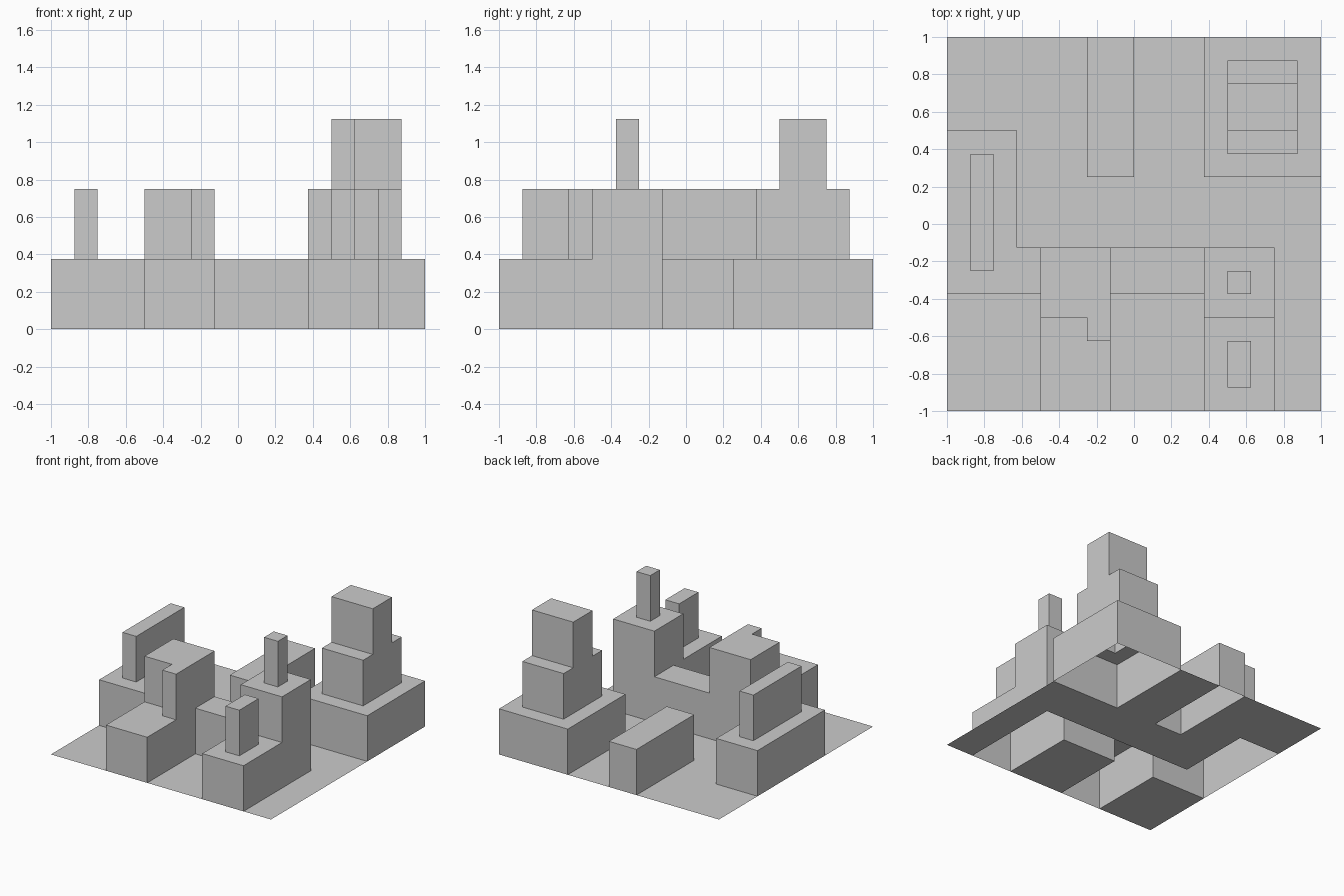
import bpy, bmesh
from math import radians

if "Cube" in bpy.data.objects:
    bpy.data.objects.remove(bpy.data.objects["Cube"])

N = 16            # plan cells per side
CELL = 2 / N      # cell width
STEP = 0.375      # height of one storey

# Footprints per storey, in cells: x0, y0, x1, y1
STOREYS = {
    "ground_sheet": [(0, 0, 16, 16)],
    "lower_blocks": [
        (0, 5, 3, 12), (3, 5, 4, 7),       # left block and its link
        (4, 0, 7, 7),                      # centre block
        (7, 5, 11, 7),                     # low bridge
        (11, 0, 14, 7),                    # right block
        (6, 10, 8, 16),                    # back bar
        (11, 10, 16, 16),                  # back corner block
    ],
    "middle_blocks": [
        (1, 6, 2, 11),                     # left wall
        (4, 4, 7, 7), (6, 3, 7, 4),        # centre block with notch
        (11, 4, 14, 7), (12, 1, 13, 3),    # right block and front chimney
        (12, 11, 15, 15),                  # back corner tower
    ],
    "upper_towers": [
        (12, 5, 13, 6),                    # right chimney
        (12, 12, 15, 14),                  # back corner tower top
    ],
}


def cells(rects):
    return {(x, y) for x0, y0, x1, y1 in rects
            for x in range(x0, x1) for y in range(y0, y1)}


def build_storey(name, level, here, above):
    """Open shell: roof where nothing stands on top, walls round the outline."""
    bm = bmesh.new()

    def quad(points):
        bm.faces.new([bm.verts.new((x * CELL - 1, y * CELL - 1, z * STEP))
                      for x, y, z in points])

    for x, y in sorted(here):
        corners = [(x, y), (x + 1, y), (x + 1, y + 1), (x, y + 1)]
        if (x, y) not in above:
            quad([(cx, cy, level) for cx, cy in corners])
        if level == 0:
            continue
        for i, (dx, dy) in enumerate([(0, -1), (1, 0), (0, 1), (-1, 0)]):
            if (x + dx, y + dy) not in here:
                a, b = corners[i], corners[(i + 1) % 4]
                quad([(*a, level - 1), (*b, level - 1), (*b, level), (*a, level)])

    # Weld the cells and merge them into large flat faces
    bmesh.ops.remove_doubles(bm, verts=bm.verts, dist=1e-4)
    bmesh.ops.dissolve_limit(bm, angle_limit=radians(1),
                             verts=bm.verts, edges=bm.edges)
    mesh = bpy.data.meshes.new(name)
    bm.to_mesh(mesh)
    bm.free()
    bpy.context.collection.objects.link(bpy.data.objects.new(name, mesh))


layers = [cells(r) for r in STOREYS.values()] + [set()]
for level, name in enumerate(STOREYS):
    build_storey(name, level, layers[level], layers[level + 1])
